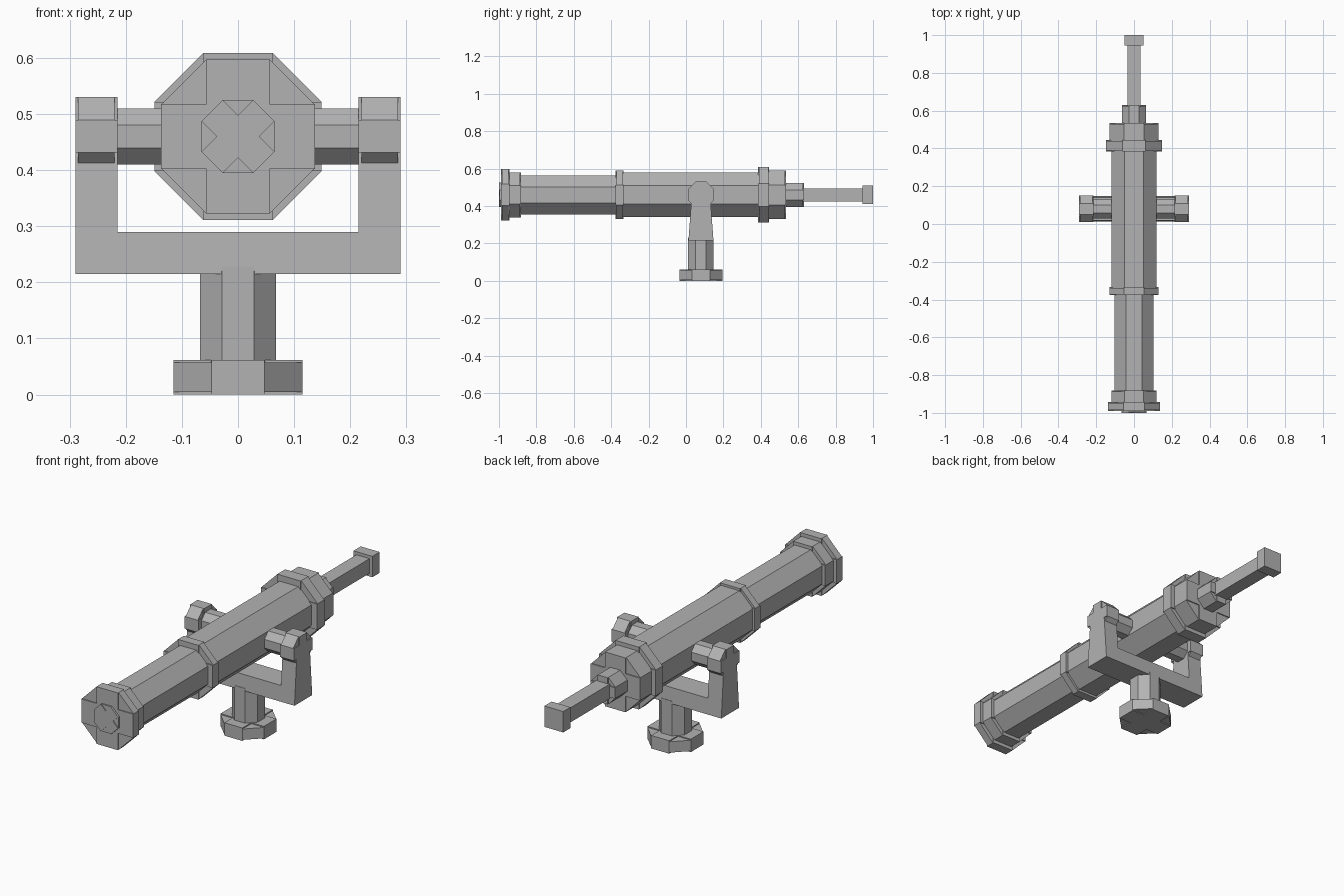
import bpy, bmesh, math
from mathutils import Matrix, Vector

if "Cube" in bpy.data.objects:
    bpy.data.objects.remove(bpy.data.objects["Cube"])

T = math.tan(math.pi / 8)
AXIS_Z = 0.46     # height of the barrel axis
PIVOT_Y = 0.08    # mount centre along the barrel

iron = bpy.data.materials.new("iron grey")
iron.diffuse_color = (0.45, 0.45, 0.45, 1)
iron.use_nodes = True
iron.node_tree.nodes["Principled BSDF"].inputs["Base Color"].default_value = iron.diffuse_color


def finish(name, bm):
    bmesh.ops.recalc_face_normals(bm, faces=bm.faces)
    mesh = bpy.data.meshes.new(name)
    bm.to_mesh(mesh)
    bm.free()
    mesh.materials.append(iron)
    ob = bpy.data.objects.new(name, mesh)
    bpy.context.collection.objects.link(ob)
    return ob


def add_box(bm, size, matrix):
    bmesh.ops.create_cube(bm, size=1, matrix=matrix @ Matrix.Diagonal((*size, 1)))


def octagon(name, axis, start, end, apothem, centre, inset=0.005, diagonal_proud=False):
    """Octagonal bar made of four crossing bars, alternate ones slightly shorter."""
    bm = bmesh.new()
    turn = {'X': Matrix.Rotation(math.pi / 2, 4, 'Y'),
            'Y': Matrix.Rotation(-math.pi / 2, 4, 'X'),
            'Z': Matrix.Identity(4)}[axis]
    pos = Vector(centre)
    pos['XYZ'.index(axis)] = (start + end) / 2
    for i in range(4):
        short = (i % 2 == 1) != diagonal_proud
        length = end - start - (2 * inset if short else 0)
        add_box(bm, (2 * apothem, 2 * apothem * T, length),
                Matrix.Translation(pos) @ turn @ Matrix.Rotation(i * math.pi / 4, 4, 'Z'))
    return finish(name, bm)


def box(name, lo, hi):
    bm = bmesh.new()
    lo, hi = Vector(lo), Vector(hi)
    add_box(bm, hi - lo, Matrix.Translation((lo + hi) / 2))
    return finish(name, bm)


# Barrel: stepped octagonal stages from muzzle to breech
for name, y0, y1, a in [
        ("muzzle_ring", -0.99, -0.943, 0.137),
        ("muzzle_collar", -0.95, -0.882, 0.12),
        ("front_barrel", -0.89, -0.36, 0.104),
        ("middle_ring", -0.377, -0.333, 0.13),
        ("rear_barrel", -0.345, 0.40, 0.119),
        ("breech_ring", 0.385, 0.445, 0.149),
        ("breech_block", 0.435, 0.535, 0.13),
        ("breech_neck", 0.525, 0.63, 0.064)]:
    octagon(name, 'Y', y0, y1, a, (0, 0, AXIS_Z))
octagon("bore_plug", 'Y', -1.0, -0.94, 0.065, (0, 0, AXIS_Z), 0.004, True)

# Aiming handle
box("handle_rod", (-0.035, 0.62, AXIS_Z - 0.035), (0.035, 0.96, AXIS_Z + 0.035))
box("handle_end", (-0.05, 0.945, AXIS_Z - 0.05), (0.05, 1.0, AXIS_Z + 0.05))

# Trunnions and the yoke heads holding them
for side, s in (("left", -1), ("right", 1)):
    c = (0, PIVOT_Y, AXIS_Z)
    octagon(side + "_trunnion", 'X', *sorted((s * 0.09, s * 0.22)), 0.05, c)
    octagon(side + "_yoke_head", 'X', *sorted((s * 0.215, s * 0.29)), 0.07, c)

# U-shaped yoke, getting thinner towards the top
profile = [(-0.29, 0.215), (0.29, 0.215), (0.29, 0.44), (0.215, 0.44),
           (0.215, 0.29), (-0.215, 0.29), (-0.215, 0.44), (-0.29, 0.44)]
bm = bmesh.new()
rings = [[bm.verts.new((x, PIVOT_Y + s * (0.067 - 0.075 * (z - 0.215)), z))
          for x, z in profile] for s in (-1, 1)]
for ring in rings:
    bm.faces.new(ring)
for i in range(8):
    j = (i + 1) % 8
    bm.faces.new((rings[0][i], rings[0][j], rings[1][j], rings[1][i]))
finish("yoke", bm)

# Pedestal
octagon("pedestal_stem", 'Z', 0.04, 0.228, 0.068, (0, PIVOT_Y, 0), 0.008)
octagon("pedestal_base", 'Z', 0.0, 0.062, 0.115, (0, PIVOT_Y, 0))
